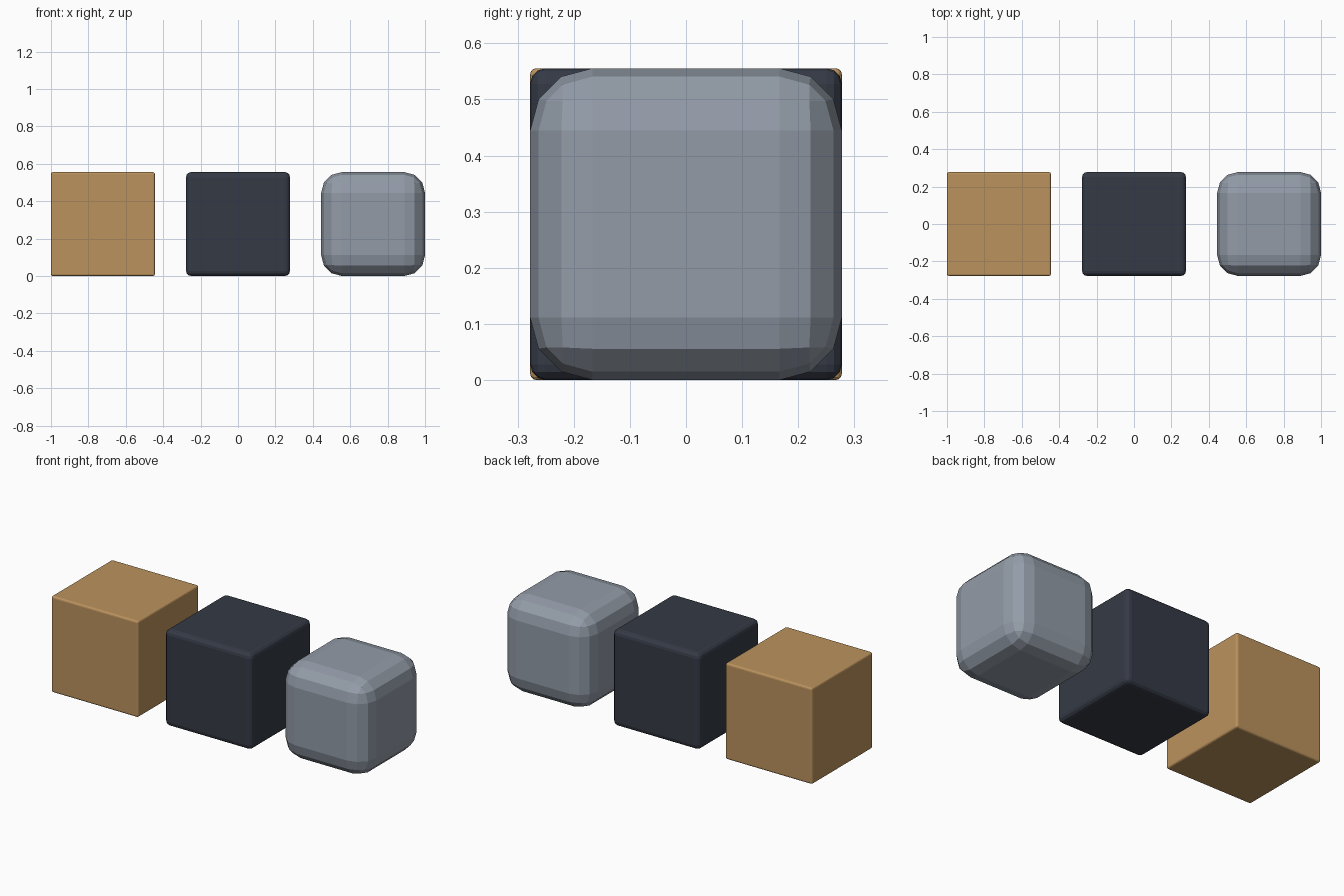
import bpy

if "Cube" in bpy.data.objects:
    bpy.data.objects.remove(bpy.data.objects["Cube"])

SIDE = 2 / 3.6          # three cubes with 0.3-side gaps span 2 units
STEP = SIDE * 1.3


def material(name, color):
    mat = bpy.data.materials.new(name)
    mat.diffuse_color = color
    mat.use_nodes = True
    mat.node_tree.nodes["Principled BSDF"].inputs["Base Color"].default_value = mat.diffuse_color
    return mat


def rounded_cube(name, x, radius, mat=None):
    bpy.ops.mesh.primitive_cube_add(size=SIDE, location=(x, 0, SIDE / 2))
    obj = bpy.context.object
    obj.name = name
    bevel = obj.modifiers.new("Bevel", "BEVEL")
    bevel.width = radius
    bevel.segments = 3
    bevel.limit_method = "NONE"
    if mat:
        obj.data.materials.append(mat)
    return obj


# Row of cubes, edges rounder from left to right
rounded_cube("sharp_cube", -STEP, SIDE * 0.02, material("tan", (0.50, 0.29, 0.11, 1)))
rounded_cube("beveled_cube", 0, SIDE * 0.05, material("charcoal", (0.035, 0.042, 0.06, 1)))
rounded_cube("soft_cube", STEP, SIDE * 0.20, material("steel", (0.29, 0.33, 0.39, 1)))
